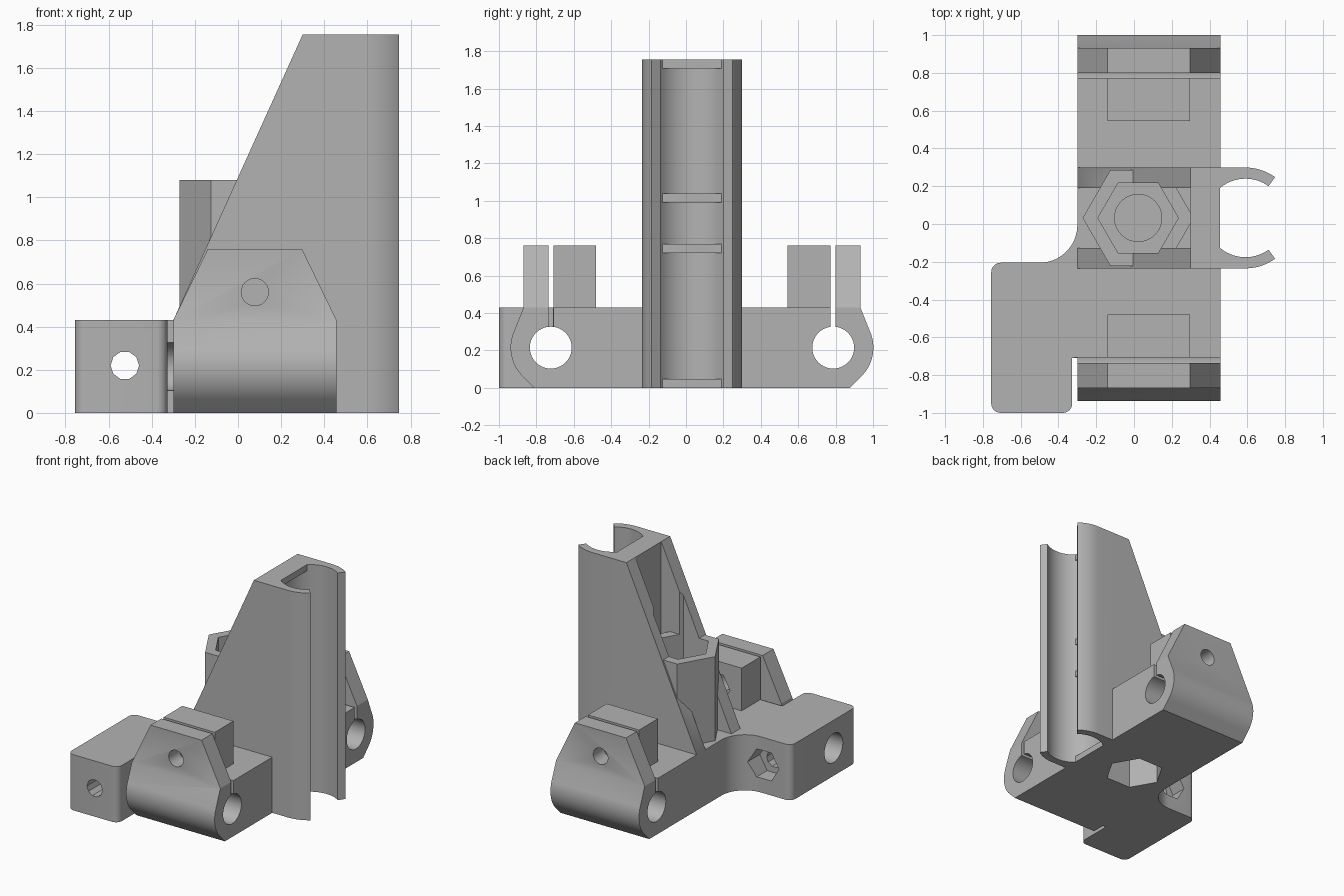
import bpy, bmesh, math
from mathutils import Vector

if "Cube" in bpy.data.objects:
    bpy.data.objects.remove(bpy.data.objects["Cube"], do_unlink=True)

grey = bpy.data.materials.new("plain grey")
grey.use_nodes = True
grey.diffuse_color = (0.45, 0.45, 0.45, 1)
grey.node_tree.nodes["Principled BSDF"].inputs["Base Color"].default_value = grey.diffuse_color

MID = 0.032          # y of the symmetry plane of clamps and tower
TOP = 0.43           # height of the base
HIGH = 1.755         # height of the tower
AXIS = 0.755         # distance of each rod axis from the symmetry plane
ROD_Z = 0.215


def arc(cx, cy, r, a, b, n):
    """Points on an arc, angles in degrees."""
    steps = [math.radians(a + (b - a) * i / n) for i in range(n + 1)]
    return [(cx + r * math.cos(t), cy + r * math.sin(t)) for t in steps]


def ngon(cx, cy, r, n, turn=0):
    return arc(cx, cy, r, turn, turn + 360, n)[:-1]


def rect(x0, y0, x1, y1):
    return [(x0, y0), (x1, y0), (x1, y1), (x0, y1)]


def prism(name, points, axis, lo, hi):
    """Extrude a profile along an axis; points are the other two coordinates in order."""
    place = {"x": lambda p, t: (t, p[0], p[1]),
             "y": lambda p, t: (p[0], t, p[1]),
             "z": lambda p, t: (p[0], p[1], t)}[axis]
    bm = bmesh.new()
    face = bm.faces.new([bm.verts.new(place(p, lo)) for p in points])
    moved = bmesh.ops.extrude_face_region(bm, geom=[face])["geom"]
    shift = Vector(place((0, 0), hi - lo))
    bmesh.ops.translate(bm, vec=shift, verts=[v for v in moved if isinstance(v, bmesh.types.BMVert)])
    bmesh.ops.recalc_face_normals(bm, faces=bm.faces)
    mesh = bpy.data.meshes.new(name)
    bm.to_mesh(mesh)
    bm.free()
    mesh.materials.append(grey)
    obj = bpy.data.objects.new(name, mesh)
    bpy.context.collection.objects.link(obj)
    return obj


def combine(body, other, operation):
    mod = body.modifiers.new("combine", "BOOLEAN")
    mod.operation, mod.solver, mod.object = operation, "EXACT", other
    bpy.context.view_layer.objects.active = body
    bpy.ops.object.modifier_apply(modifier=mod.name)
    bpy.data.objects.remove(other, do_unlink=True)


def add(*args):
    combine(body, prism("part", *args), "UNION")


def cut(*args):
    combine(body, prism("cutter", *args), "DIFFERENCE")


# Base with a rounded clamp at each end
half = [(AXIS + 0.089, 0)] + arc(AXIS, ROD_Z, 0.215, -45, 20, 12) + [(0.9, TOP)]
profile = [(MID + d, z) for d, z in half] + [(MID - d, z) for d, z in reversed(half)]
body = prism("rod_bracket", profile, "x", -0.3, 0.457)

# Tower side walls, hollow between them
add([(-0.3, 0.1), (-0.3, TOP), (0.3, HIGH), (0.457, HIGH), (0.457, 0.1)],
    "y", MID - 0.267, MID + 0.267)
cut(rect(-0.5, MID - 0.158, 0.3, MID + 0.158), "z", TOP, 2)

# Round bearing clip on the tower
CLIP = 0.59
add([(0.4, MID - 0.267)] + arc(CLIP, MID, 0.267, -90, 90, 32) + [(0.4, MID + 0.267)], "z", 0, HIGH)
cut(ngon(CLIP, MID, 0.208, 64), "z", -0.1, 2)
mouth = math.radians(54)
cut([(CLIP, MID)] + [(CLIP + 0.5 * math.cos(mouth), MID + s * 0.5 * math.sin(mouth)) for s in (-1, 1)],
    "z", -0.1, 2)

# Ridges that hold the bearings
for z in (0, 0.72, 0.99, HIGH - 0.048):
    add(rect(0.36, MID - 0.157, 0.456, MID + 0.157), "z", z, z + 0.048)

# Hexagonal nut column with a pocket from above and one from below
add(ngon(0.022, MID, 0.294, 6), "z", 0.05, 1.08)
cut(ngon(0.022, MID, 0.213, 6), "z", 0.4, 2)
cut(ngon(0.022, MID, 0.125, 32), "z", 0.28, 0.5)
cut(ngon(0.022, MID, 0.213, 6), "z", -0.1, 0.26)

# Side block with rounded corners, blended into the base
R = 0.05
add([(-0.2, -0.71), (-0.327, -0.71)]
    + arc(-0.327 - R, -1 + R, R, 0, -90, 6)
    + arc(-0.756 + R, -1 + R, R, -90, -180, 6)
    + arc(-0.756 + R, -0.205 - R, R, 180, 90, 6)
    + arc(-0.5, -0.005, 0.2, 270, 360, 16) + [(-0.2, -0.005)], "z", 0, TOP)
cut(ngon(-0.525, 0.22, 0.066, 10), "y", -1.1, 0)
cut(ngon(-0.525, 0.22, 0.125, 6), "y", -0.33, 0)

# Clamp flaps, nut blocks, slits and holes on both sides
BOLT_X, BOLT_Z = 0.078, 0.56
for s in (-1, 1):
    def span(a, b):
        return sorted((MID + s * a, MID + s * b))

    add([(-0.3, 0.38), (-0.3, TOP), (-0.14, 0.76), (0.297, 0.76), (0.457, TOP), (0.457, 0.38)],
        "y", *span(0.755, 0.9))
    add(rect(-0.14, 0.38, 0.297, 0.76), "y", *span(0.512, 0.756))
    y0, y1 = span(0.74, 0.768)
    cut(rect(y0, 0.25, y1, 1), "x", -0.315, 0.6)
    cut(ngon(MID + s * AXIS, ROD_Z, 0.112, 40), "x", -1, 0.6)
    cut(ngon(BOLT_X, BOLT_Z, 0.063, 24), "y", *span(0.4, 1.1))
    cut(ngon(BOLT_X, BOLT_Z, 0.118, 6), "y", *span(0.4, 0.61))

# Smooth the round walls and keep the edges sharp
bpy.ops.object.select_all(action="DESELECT")
body.select_set(True)
bpy.context.view_layer.objects.active = body
bpy.ops.object.shade_smooth_by_angle(angle=math.radians(25))
